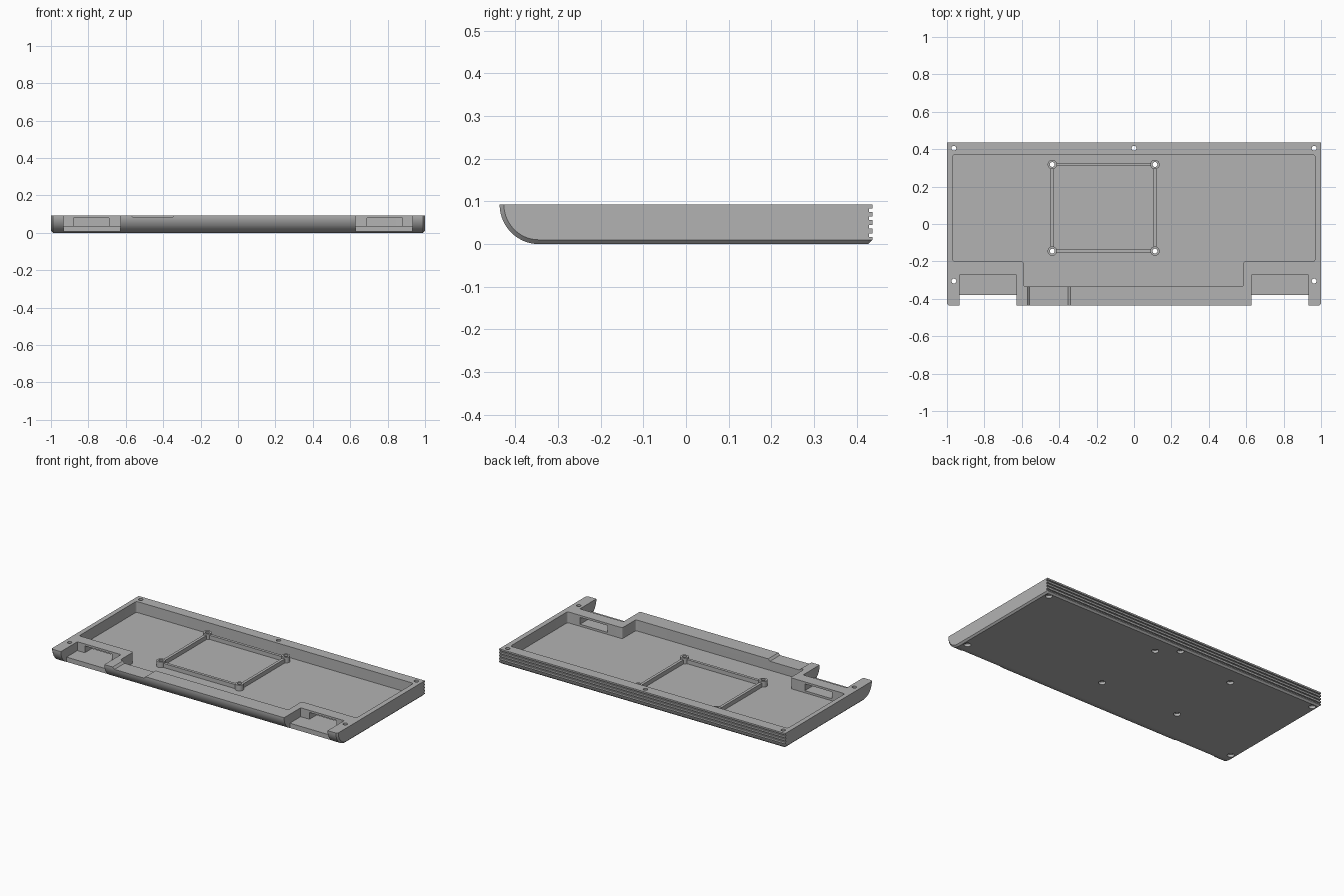
import bpy, bmesh, math

if "Cube" in bpy.data.objects:
    bpy.data.objects.remove(bpy.data.objects["Cube"])

TOP, BACK, FLOOR, LEDGE = 0.093, 0.437, 0.024, 0.037

grey = bpy.data.materials.new("plain grey")
grey.use_nodes = True
grey.diffuse_color = (0.45, 0.45, 0.45, 1)
bsdf = next(n for n in grey.node_tree.nodes if n.type == 'BSDF_PRINCIPLED')
bsdf.inputs["Base Color"].default_value = grey.diffuse_color
bsdf.inputs["Roughness"].default_value = 0.7


def loft(name, rings):
    """Closed solid through matching rings of points."""
    bm = bmesh.new()
    loops = [[bm.verts.new(p) for p in ring] for ring in rings]
    n = len(loops[0])
    for a, b in zip(loops, loops[1:]):
        for i in range(n):
            j = (i + 1) % n
            bm.faces.new((a[i], a[j], b[j], b[i]))
    bm.faces.new(loops[0])
    bm.faces.new(loops[-1])
    bmesh.ops.recalc_face_normals(bm, faces=bm.faces)
    mesh = bpy.data.meshes.new(name)
    bm.to_mesh(mesh)
    bm.free()
    mesh.materials.append(grey)
    ob = bpy.data.objects.new(name, mesh)
    bpy.context.collection.objects.link(ob)
    return ob


def prism(name, outline, z0, z1):
    return loft(name, [[(x, y, z) for x, y in outline] for z in (z0, z1)])


def box(name, x0, x1, y0, y1, z0, z1):
    return prism(name, [(x0, y0), (x1, y0), (x1, y1), (x0, y1)], z0, z1)


def cylinder(name, x, y, r, z0, z1, sides=24):
    angles = [2 * math.pi * i / sides for i in range(sides)]
    return prism(name, [(x + r * math.cos(a), y + r * math.sin(a)) for a in angles], z0, z1)


def rounded(corners, r, steps=4):
    """Replace each corner by a small curve."""
    out = []
    for i, (x, y) in enumerate(corners):
        ends = []
        for px, py in (corners[i - 1], corners[(i + 1) % len(corners)]):
            d = math.hypot(px - x, py - y)
            ends.append((x + (px - x) * r / d, y + (py - y) * r / d))
        for k in range(steps + 1):
            t = k / steps
            a, b, c = (1 - t) ** 2, 2 * t * (1 - t), t * t
            out.append((a * ends[0][0] + b * x + c * ends[1][0],
                        a * ends[0][1] + b * y + c * ends[1][1]))
    return out


def cut(target, cutter):
    cutter.hide_render = True
    mod = target.modifiers.new("cut", 'BOOLEAN')
    mod.operation, mod.solver, mod.object = 'DIFFERENCE', 'EXACT', cutter
    bpy.context.view_layer.objects.active = target
    bpy.ops.object.modifier_apply(modifier=mod.name)
    bpy.data.objects.remove(cutter)


def side_profile(inset):
    """Side outline: round front, flat base, grooved back."""
    r = 0.092
    pts = []
    for i in range(25):
        a = math.pi / 2 * i / 24
        pts.append((-0.345 - (r - inset) * math.cos(a), TOP - (r + 0.001 - inset) * math.sin(a)))
    pts += [(BACK - 0.01, inset), (BACK, max(0.01, inset))]
    for z in (0.021, 0.041, 0.060, 0.079):
        pts += [(BACK, z - 0.004), (BACK - 0.008, z - 0.004),
                (BACK - 0.008, z + 0.004), (BACK, z + 0.004)]
    return pts + [(BACK, TOP)]


# Tray body with chamfered ends
tray = loft("tray_body", [[(x, y, z) for y, z in side_profile(inset)]
                          for x, inset in ((-1, 0.01), (-0.99, 0), (0.99, 0), (1, 0.01))])

# Stepped inner cavity
cavity = [(-0.97, 0.37), (-0.97, -0.2), (-0.59, -0.2), (-0.59, -0.335),
          (0.585, -0.335), (0.585, -0.2), (0.968, -0.2), (0.968, 0.37)]
cut(tray, prism("cavity_cutter", rounded(cavity, 0.015), FLOOR, 0.2))

# Front corner notches, with a ledge and a slot through the wall
for s in (-1, 1):
    x0, x1 = sorted((s * 0.628, s * 0.932))
    cut(tray, box("notch_cutter", x0, x1, -0.6, -0.272, LEDGE, 0.2))
    cut(tray, box("ledge_cutter", x0, x1, -0.6, -0.38, -0.1, 0.1))
    x0, x1 = sorted((s * 0.69, s * 0.88))
    cut(tray, box("slot_cutter", x0, x1, -0.3, -0.18, LEDGE, 0.08))

# Shallow recess across the front rim, with sloped ends
recess = [(-0.57, 0.2), (-0.57, TOP), (-0.558, 0.081), (-0.352, 0.081), (-0.34, TOP), (-0.34, 0.2)]
cut(tray, loft("recess_cutter", [[(x, y, z) for x, z in recess] for y in (-0.6, -0.32)]))

# Raised frame with four corner posts
X0, X1, Y0, Y1 = -0.437, 0.112, -0.145, 0.318
posts = [(x, y) for x in (X0, X1) for y in (Y0, Y1)]
base, rail_top, post_top, half = FLOOR - 0.004, 0.05, 0.06, 0.009
for name, x in (("frame_rail_right", X0), ("frame_rail_left", X1)):
    box(name, x - half, x + half, Y0 + 0.02, Y1 - 0.02, base, rail_top)
for name, y in (("frame_rail_front", Y0), ("frame_rail_back", Y1)):
    box(name, X0 + 0.02, X1 - 0.02, y - half, y + half, base, rail_top)
for x, y in posts:
    post = cylinder("frame_post", x, y, 0.025, base, post_top)
    cut(post, cylinder("post_hole_cutter", x, y, 0.013, -0.1, 0.2))

# Screw holes, widened underneath
screws = [(-0.963, 0.405), (0, 0.405), (0.963, 0.405), (-0.963, -0.305), (0.963, -0.305)]
for x, y in screws + posts:
    cut(tray, cylinder("hole_cutter", x, y, 0.013, -0.1, 0.2))
    cut(tray, cylinder("counterbore_cutter", x, y, 0.02, -0.1, 0.016))

# Smooth curves, sharp edges
for ob in [o for o in bpy.context.collection.objects if o.type == 'MESH']:
    bpy.ops.object.select_all(action='DESELECT')
    ob.select_set(True)
    bpy.context.view_layer.objects.active = ob
    bpy.ops.object.shade_smooth_by_angle(angle=math.radians(25))
